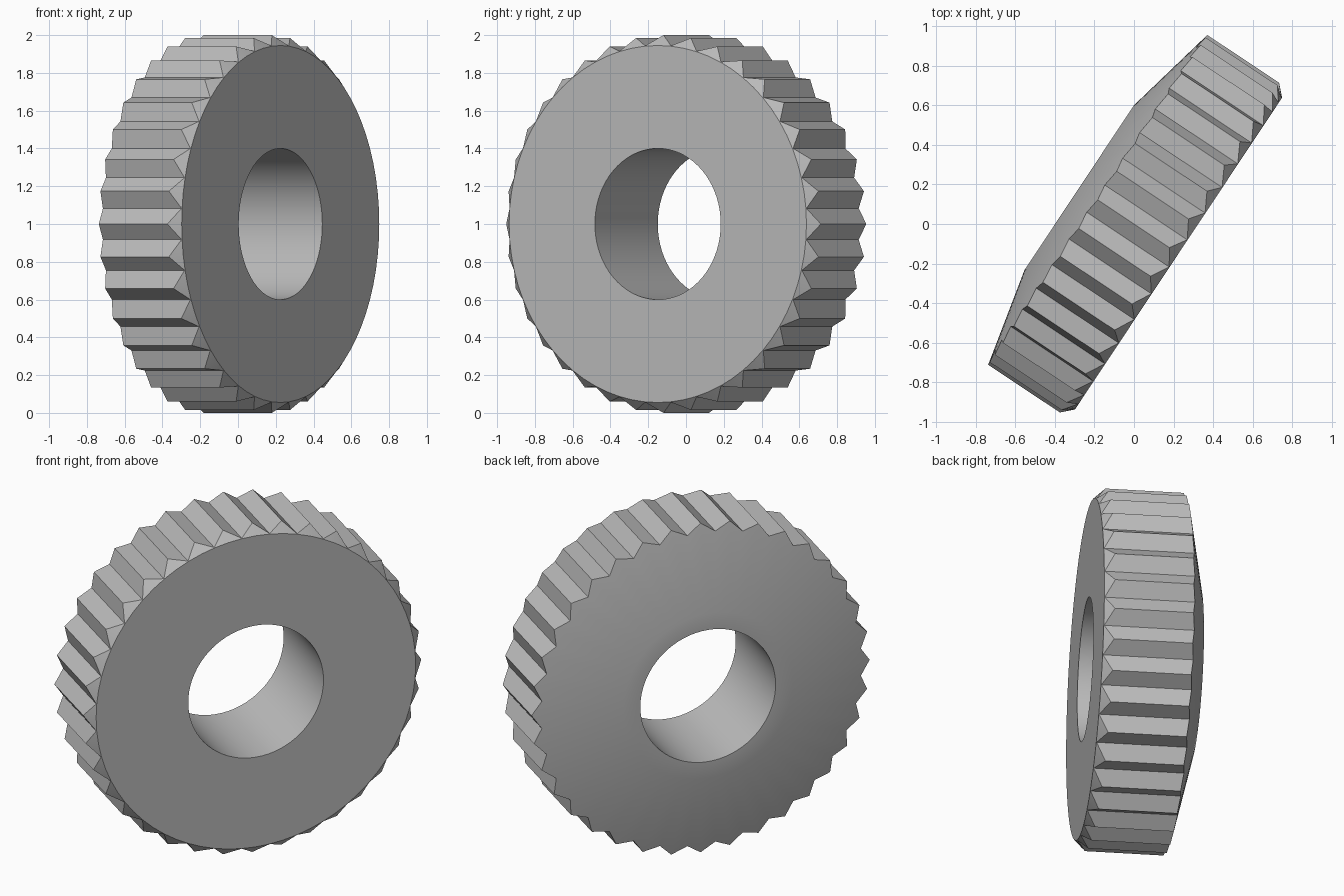
import bpy
import bmesh
from math import cos, sin, pi, radians

if "Cube" in bpy.data.objects:
    bpy.data.objects.remove(bpy.data.objects["Cube"], do_unlink=True)

TEETH = 36
STEPS = 2 * TEETH
TIP, ROOT = 1.0, 0.947
FACE_R, HUB_R, BORE_R = 0.945, 0.5, 0.4
FRONT, HUB_BACK, RIM_BACK = 0.27, -0.332, -0.22

steel = bpy.data.materials.new("steel_grey")
steel.use_nodes = True
grey = (0.5, 0.5, 0.5, 1)
steel.diffuse_color = grey
steel.node_tree.nodes["Principled BSDF"].inputs["Base Color"].default_value = grey

bm = bmesh.new()


def ring(radius, height):
    """One closed loop about the x axis; both arguments depend on the step."""
    verts = []
    for i in range(STEPS):
        r = radius(i)
        t = 2 * pi * i / STEPS
        verts.append(bm.verts.new((height(r), r * cos(t), r * sin(t))))
    return verts


def circle(r, x):
    return ring(lambda i: r, lambda _: x)


def tooth(i):
    return ROOT if i % 2 else TIP


def chamfer(r):
    return FRONT - (r - FACE_R)


def back_cone(r):
    return HUB_BACK + (RIM_BACK - HUB_BACK) * (r - HUB_R) / (TIP - HUB_R)


# Loops from the front bore edge, over the toothed rim, to the back bore edge
loops = [
    circle(BORE_R, FRONT),
    circle(FACE_R, FRONT),
    ring(tooth, chamfer),
    ring(tooth, back_cone),
    circle(HUB_R, HUB_BACK),
    circle(BORE_R, HUB_BACK),
]
for a, b in zip(loops, loops[1:] + loops[:1]):
    for i in range(STEPS):
        j = (i + 1) % STEPS
        bm.faces.new((a[i], a[j], b[j], b[i]))
bmesh.ops.recalc_face_normals(bm, faces=bm.faces)

mesh = bpy.data.meshes.new("toothed_wheel")
bm.to_mesh(mesh)
bm.free()
mesh.materials.append(steel)

# Stand the wheel on its rim, turned about the vertical
wheel = bpy.data.objects.new("toothed_wheel", mesh)
bpy.context.collection.objects.link(wheel)
wheel.location.z = TIP
wheel.rotation_euler.z = radians(-33.6)

bpy.ops.object.select_all(action="DESELECT")
wheel.select_set(True)
bpy.context.view_layer.objects.active = wheel
bpy.ops.object.shade_smooth_by_angle(angle=radians(30))
